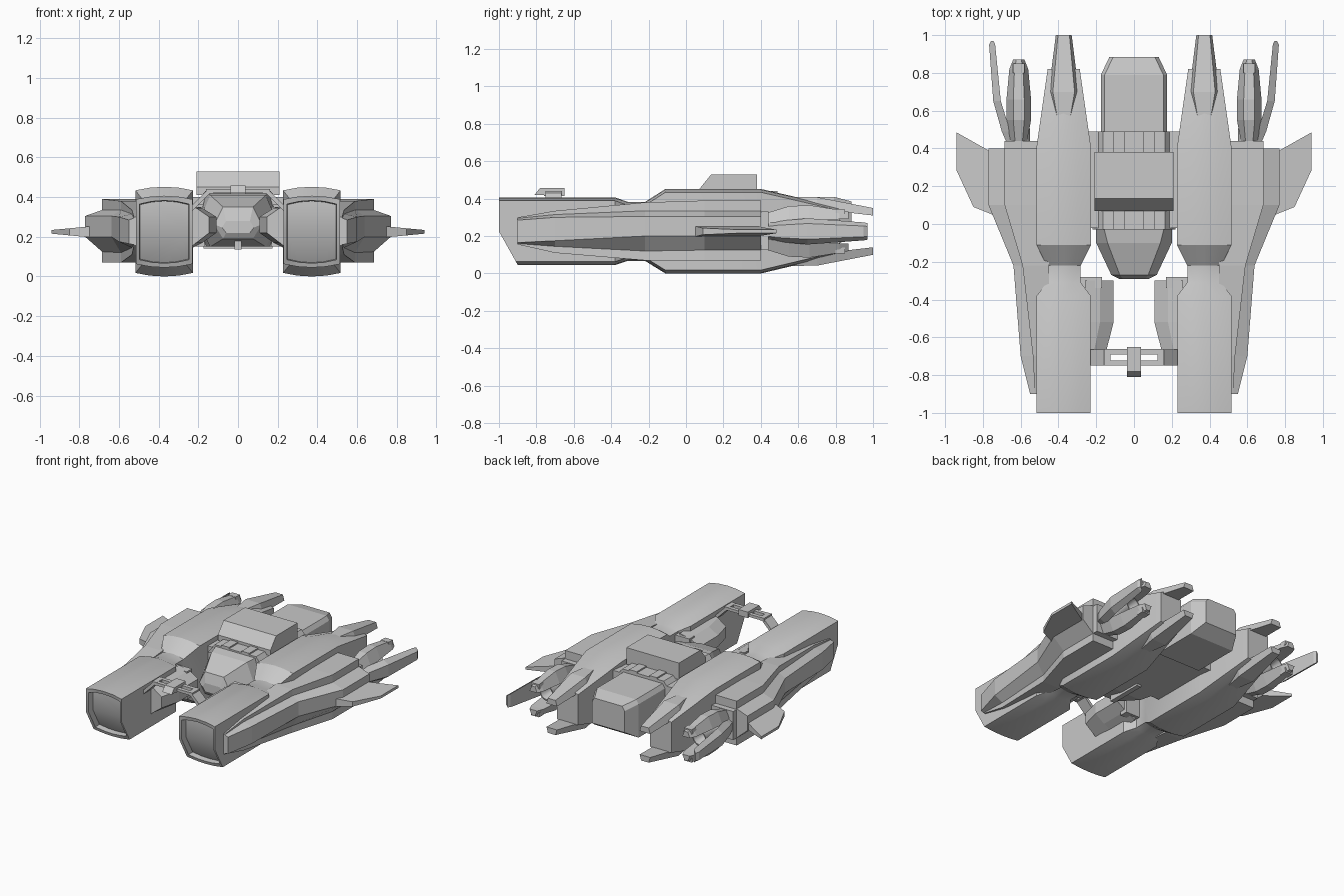
import bpy
import bmesh
import math

if "Cube" in bpy.data.objects:
    bpy.data.objects.remove(bpy.data.objects["Cube"])

grey = bpy.data.materials.new("hull_grey")
grey.use_nodes = True
COLOUR = (0.58, 0.58, 0.58, 1)
grey.diffuse_color = COLOUR
grey.node_tree.nodes["Principled BSDF"].inputs["Base Color"].default_value = COLOUR

MID = 0.225  # height of the engine axis


def build(name, verts, faces, mirror=False, smooth=False):
    bm = bmesh.new()
    points = [bm.verts.new(v) for v in verts]
    for face in faces:
        bm.faces.new([points[i] for i in face])
    bmesh.ops.recalc_face_normals(bm, faces=bm.faces)
    mesh = bpy.data.meshes.new(name)
    bm.to_mesh(mesh)
    bm.free()
    mesh.materials.append(grey)
    obj = bpy.data.objects.new(name, mesh)
    bpy.context.collection.objects.link(obj)
    if mirror:
        obj.modifiers.new("Mirror", "MIRROR").use_clip = False
    if smooth:
        bpy.ops.object.select_all(action="DESELECT")
        obj.select_set(True)
        bpy.context.view_layer.objects.active = obj
        bpy.ops.object.shade_smooth_by_angle(angle=math.radians(30))
    return obj


def loft(name, rings, caps=None, **options):
    """Skin a list of equal rings; caps are the index groups closing each end."""
    n = len(rings[0])
    caps = caps or [range(n)]
    verts = [v for ring in rings for v in ring]
    faces = [(r * n + i, r * n + (i + 1) % n, (r + 1) * n + (i + 1) % n, (r + 1) * n + i)
             for r in range(len(rings) - 1) for i in range(n)]
    last = (len(rings) - 1) * n
    faces += [list(cap) for cap in caps] + [[last + i for i in cap] for cap in caps]
    return build(name, verts, faces, **options)


def prism(name, outline, low, high, **options):
    """Extrude a plan outline between two heights."""
    return loft(name, [[(x, y, z) for x, y in outline] for z in (low, high)], **options)


def box(name, x0, x1, y0, y1, z0, z1, **options):
    return prism(name, [(x0, y0), (x1, y0), (x1, y1), (x0, y1)], z0, z1, **options)


def blade(name, x, stations, top=0.6, flip=False, **options):
    """Tapered fin: stations are y, half width, low z, high z."""
    rings = []
    for y, w, lo, hi in stations:
        ring = [(x - w, y, lo), (x + w, y, lo), (x + w * top, y, hi), (x - w * top, y, hi)]
        rings.append([(a, b, 2 * MID - c if flip else c) for a, b, c in ring])
    return loft(name, rings, **options)


# Main engine nacelles with arched tops and bottoms
def nacelle_ring(y, w, lo, hi, raked=False):
    steps = (-1, -0.5, 0, 0.5, 1)
    crown = 0.018
    ring = [(w * t, lo + crown * t * t) for t in steps] + [(w, MID)]
    ring += [(-w * t, hi - crown * t * t) for t in steps] + [(-w, MID)]
    return [(0.372 + x, y + (max(0, MID - z) * 0.56 if raked else 0), z) for x, z in ring]


nacelle = [
    nacelle_ring(-0.95, 0.122, 0.07, 0.38, True),
    nacelle_ring(-0.995, 0.125, 0.067, 0.383, True),
    nacelle_ring(-1, 0.143, 0.045, 0.407, True),
    nacelle_ring(-0.38, 0.143, 0.045, 0.407),
    nacelle_ring(-0.31, 0.09, 0.068, 0.382),
    nacelle_ring(-0.22, 0.09, 0.068, 0.382),
    nacelle_ring(-0.11, 0.145, 0, 0.452),
    nacelle_ring(0.4, 0.145, 0, 0.452),
    nacelle_ring(0.82, 0.085, 0.1, 0.355),
]
loft("engine_nacelle", nacelle, caps=[(0, 1, 2, 3, 4, 5, 11), (5, 6, 7, 8, 9, 10, 11)],
     mirror=True, smooth=True)

# Tail fins above and below each nacelle
fin = [(0.51, 0.035, 0.385, 0.41), (0.7, 0.08, 0.345, 0.408), (1, 0.042, 0.31, 0.35)]
for label, flip in (("upper", False), ("lower", True)):
    blade(label + "_tail_fin", 0.372, fin, 0.72, flip, mirror=True)

# Outer side pods: a box with a chamfered outer ridge
sponson = []
for y, edge, out, lo, hi, slope_lo, slope_hi, m_lo, m_hi in (
        (-0.9, 0.525, 0.55, 0.155, 0.3, 0.16, 0.295, 0.165, 0.285),
        (-0.7, 0.535, 0.6, 0.11, 0.335, 0.145, 0.315, 0.175, 0.3),
        (-0.22, 0.59, 0.638, 0.07, 0.38, 0.12, 0.335, 0.2, 0.305),
        (0.1, 0.685, 0.77, 0.07, 0.39, 0.125, 0.335, 0.2, 0.305),
        (0.4, 0.685, 0.77, 0.07, 0.39, 0.125, 0.335, 0.2, 0.305)):
    sponson.append([(x, y, z) for x, z in (
        (0.45, lo), (edge, lo), (edge, slope_lo), (out, m_lo),
        (out, m_hi), (edge, slope_hi), (edge, hi), (0.45, hi))])
loft("side_pod", sponson, mirror=True)
box("thruster_mount", 0.5, 0.685, 0.39, 0.44, 0.125, 0.33, mirror=True)

# Swept winglets thinning towards the tip
winglet = [[(x, y, MID + side * (0.032 - (x - 0.7) * 0.095)) for x, y in
            ((0.7, 0.03), (0.85, 0.09), (0.94, 0.285), (0.94, 0.485), (0.7, 0.35))]
           for side in (-1, 1)]
loft("winglet", winglet, mirror=True)

# Rear thrusters: open nozzle between two claws, with an outer blade
nozzle = [[(0.61 + r * math.cos(math.tau * i / 16), y, MID + r * math.sin(math.tau * i / 16))
           for i in range(16)]
          for y, r in ((0.42, 0.06), (0.5, 0.06), (0.56, 0.035), (0.61, 0.035),
                       (0.72, 0.055), (0.72, 0.047), (0.63, 0.025))]
loft("thruster_nozzle", nozzle, mirror=True, smooth=True)
claw = [(0.42, 0.04, 0.27, 0.32), (0.55, 0.065, 0.275, 0.36), (0.66, 0.065, 0.285, 0.365),
        (0.82, 0.05, 0.29, 0.34), (0.87, 0.03, 0.29, 0.33)]
for label, flip in (("upper", False), ("lower", True)):
    blade(label + "_thruster_claw", 0.61, claw, 0.45, flip, mirror=True)
    blade(label + "_claw_tip", 0.61, [(0.8, 0.034, 0.31, 0.345), (0.85, 0.034, 0.31, 0.343)],
          0.9, flip, mirror=True)
outer = []
for y, x0, x1, half in ((0.42, 0.63, 0.67, 0.04), (0.49, 0.655, 0.7, 0.055),
                        (0.65, 0.705, 0.745, 0.07), (0.95, 0.735, 0.767, 0.048),
                        (0.97, 0.745, 0.757, 0.044)):
    outer.append([(x0, y, MID - half), (x1, y, MID - half * 0.6), (x1, y, MID + half * 0.6),
                  (x0, y, MID + half)])
loft("outer_blade", outer, mirror=True)

# Central fuselage
box("fuselage", -0.24, 0.24, -0.02, 0.49, 0.15, 0.4)
blade("fuselage_roof", 0, [(-0.03, 0.22, 0.36, 0.43), (0.49, 0.22, 0.36, 0.43)], 0.75)
box("roof_rib", 0.05, 0.11, -0.03, 0.49, 0.4, 0.44, mirror=True)
profile = [(0.07, 0.41), (0.38, 0.41), (0.38, 0.53), (0.135, 0.53), (0.07, 0.45)]
loft("dorsal_housing", [[(x, y, z) for y, z in profile] for x in (-0.21, 0.21)])

# Rear cargo block with a chamfered end
cargo = []
for y, w, lo, hi in ((0.45, 0.175, 0.14, 0.41), (0.79, 0.175, 0.14, 0.41),
                     (0.885, 0.13, 0.2, 0.385)):
    cargo.append([(-w, y, lo), (w, y, lo), (w, y, hi - 0.03), (w - 0.02, y, hi),
                  (0.02 - w, y, hi), (-w, y, hi - 0.03)])
loft("cargo_block", cargo)

# Cockpit tapering forward
cockpit = []
for y, w, roof, lo, hi in ((-0.02, 0.2, 0.16, 0.15, 0.42), (-0.1, 0.2, 0.14, 0.15, 0.41),
                           (-0.27, 0.12, 0.075, 0.19, 0.35), (-0.29, 0.08, 0.06, 0.22, 0.28)):
    waist = lo + (hi - lo) * 0.45
    cockpit.append([(-roof, y, lo), (roof, y, lo), (w, y, waist),
                    (roof, y, hi), (-roof, y, hi), (-w, y, waist)])
loft("cockpit", cockpit)
box("belly_gun", -0.018, 0.018, -0.22, 0.05, 0.135, 0.2)

# Inner pods on the facing sides of the nacelles
inner = []
for y, edge, out in ((-0.3, 0.18, 0.108), (-0.52, 0.18, 0.108), (-0.665, 0.21, 0.145)):
    inner.append([(x, y, z) for x, z in (
        (0.26, 0.13), (edge, 0.17), (out, 0.22), (out, 0.3), (edge, 0.345), (0.26, 0.36))])
loft("inner_pod", inner, mirror=True)
box("inner_pod_mount", 0.17, 0.3, -0.34, -0.28, 0.15, 0.35, mirror=True)

# Slotted bridge between the nacelles, carrying a small turret
for label, front in (("front", -0.75), ("rear", -0.69)):
    box("bridge_" + label + "_rail", -0.16, 0.16, front, front + 0.028, 0.42, 0.44)
box("bridge_end", 0.125, 0.16, -0.75, -0.662, 0.419, 0.441, mirror=True)
arm = [(0.15, 0.44), (0.235, 0.355), (0.235, 0.325), (0.14, 0.42)]
loft("bridge_arm", [[(x, y, z) for x, z in arm] for y in (-0.75, -0.665)], mirror=True)
box("turret_base", -0.038, 0.038, -0.76, -0.65, 0.415, 0.458)
muzzle = [(-0.81, 0.42), (-0.74, 0.42), (-0.74, 0.458), (-0.78, 0.458)]
loft("turret_muzzle", [[(x, y, z) for y, z in muzzle] for x in (-0.038, 0.038)])
